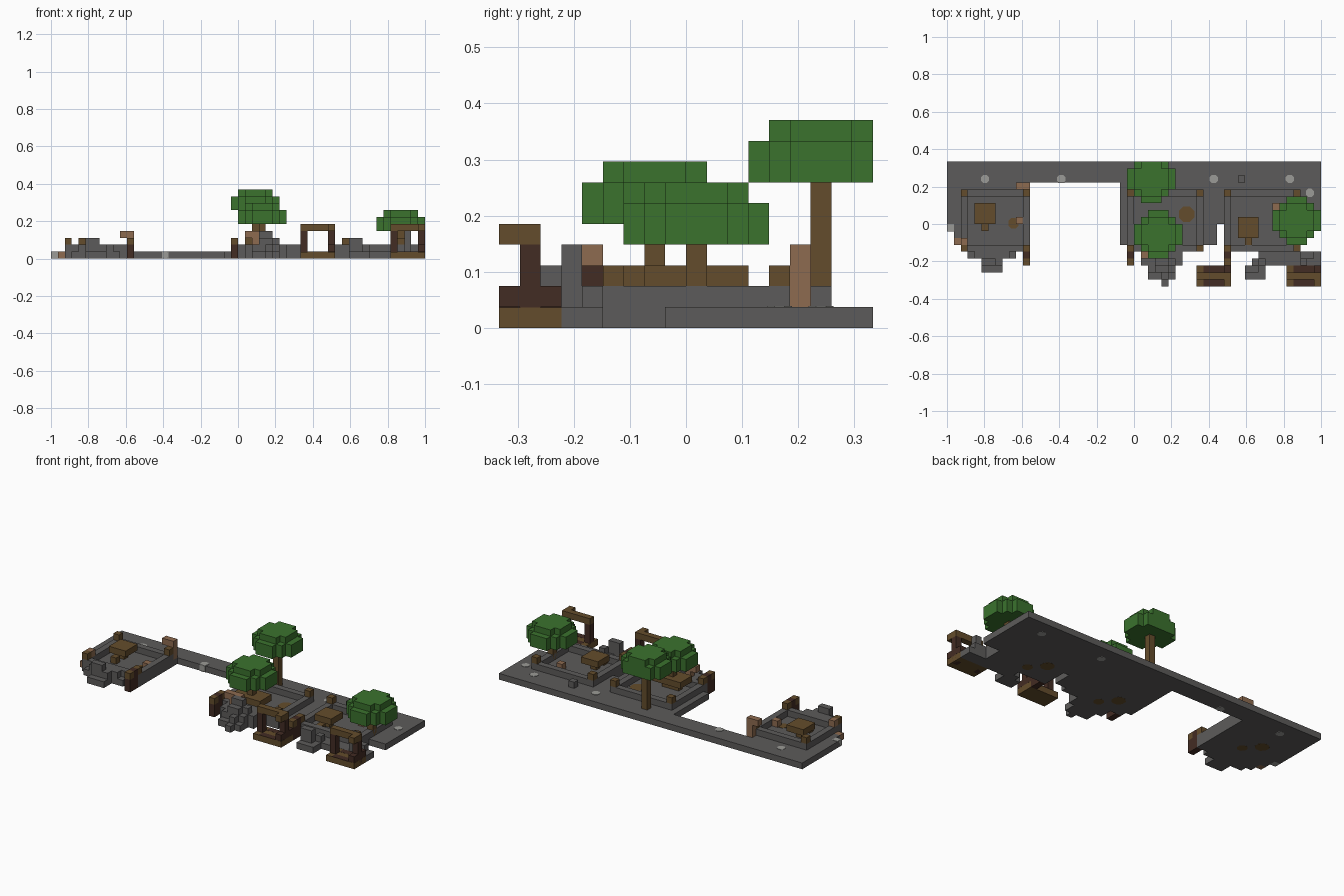
import bpy
import bmesh
import math
from mathutils import Matrix, Vector

cube = bpy.data.objects.get("Cube")
if cube:
    bpy.data.objects.remove(cube)

U = 1 / 27  # one block


def material(name, r, g, b):
    m = bpy.data.materials.new(name)
    m.use_nodes = True
    m.diffuse_color = (r, g, b, 1)
    m.node_tree.nodes["Principled BSDF"].inputs["Base Color"].default_value = (r, g, b, 1)
    return m


STONE = material("stone grey", .108, .105, .103)
PALE = material("pale stone", .33, .33, .31)
WOOD = material("brown wood", .127, .073, .025)
DARK = material("dark wood", .055, .025, .017)
TAN = material("tan wood", .27, .147, .08)
LEAF = material("leaf green", .043, .168, .027)


def finish(name, bm, mat):
    mesh = bpy.data.meshes.new(name)
    bm.to_mesh(mesh)
    bm.free()
    mesh.materials.append(mat)
    obj = bpy.data.objects.new(name, mesh)
    bpy.context.collection.objects.link(obj)


def blocks(name, mat, *boxes):
    """Boxes given as block ranges: x, x end, y, y end, z, z end."""
    bm = bmesh.new()
    for x0, x1, y0, y1, z0, z1 in boxes:
        size = Vector((x1 - x0, y1 - y0, z1 - z0)) * U
        mid = Vector(((x0 + x1) / 2 - 27, (y0 + y1) / 2 - 9, (z0 + z1) / 2)) * U
        bmesh.ops.create_cube(bm, size=1, matrix=Matrix.Translation(mid) @ Matrix.Diagonal((*size, 1)))
    finish(name, bm, mat)


def patch(name, mat, x, y, z, radius):
    """Thin eight-sided plate lying on a horizontal face."""
    bm = bmesh.new()
    place = Matrix.Translation(((x - 27) * U, (y - 9) * U, z * U)) @ Matrix.Rotation(math.pi / 8, 4, 'Z')
    bmesh.ops.create_cone(bm, cap_ends=True, segments=8, radius1=radius, radius2=radius,
                          depth=.004, matrix=place)
    finish(name, bm, mat)


def tree(name, x, y, ground, base):
    """Trunk and a stepped round crown, cut off at the rear edge."""
    blocks(name + "_trunk", WOOD, (x, x + 1, y, y + 1, ground, base))
    crown = []
    for half, narrow, z0, z1 in ((3, 1, base, base + 2), (2, 1, base + 2, base + 3)):
        for row in range(-half, half + 1):
            w = min(half, narrow + half - abs(row))
            if y + row < 18:
                crown.append((x - w, x + w + 1, y + row, y + row + 1, z0, z1))
    blocks(name + "_crown", LEAF, *crown)


def terrace(name, x0, x1, gate_sides):
    """Raised stone rim with corner posts and a timber bracket."""
    y0, y1 = 5, 14
    blocks(name + "_rim", STONE,
           (x0, x1, y0, y0 + 1, 1, 2), (x0, x1, y1 - 1, y1, 1, 2),
           (x0, x0 + 1, y0 + 1, y1 - 1, 1, 2), (x1 - 1, x1, y0 + 1, y1 - 1, 1, 2))
    posts = [(x, x + 1, y, y + 1, 2, 3) for x in (x0, x1 - 1) for y in (y0, y1 - 1)]
    blocks(name + "_corner_posts", WOOD, *posts)
    for x in gate_sides:
        blocks(name + "_bracket_post", DARK, (x, x + 1, 4, 5, 0, 3), (x, x + 1, 3, 4, 0, 2))
        blocks(name + "_bracket_arm", WOOD, (x, x + 1, 3, 4, 2, 3))


def table(name, x, y, w):
    blocks(name, WOOD, (x, x + w, y, y + 3, 2, 3), (x + 1, x + w - 1, y + 1, y + 2, 1, 2),
           (x + 1, x + 2, y - 1, y, 1, 2))
    patch(name + "_under_patch", WOOD, x + 1, y + 2, 0.04, .04)
    patch(name + "_under_patch", WOOD, x + 3, y, 0.04, .03)


def frame(name, x):
    """Free-standing timber frame on a plank floor."""
    blocks(name + "_floor", WOOD, (x, x + 5, 0, 3, 0, .98))
    blocks(name + "_floor_boards", DARK, (x + 1, x + 4, 0, 1, .9, 1), (x + 1, x + 4, 2, 3, .9, 1))
    blocks(name + "_posts", DARK, (x, x + 1, 1, 2, 0, 4), (x + 4, x + 5, 1, 2, 0, 4),
           (x + 4, x + 5, 0, 1, 1, 2), (x + 4, x + 5, 2, 3, 1, 2))
    blocks(name + "_beam", WOOD, (x, x + 5, 1, 2, 4, 5), (x + 4, x + 5, 0, 1, 4, 5))


# Ground slabs
blocks("back_path", STONE, (0, 54, 15, 18, 0, 1))
blocks("left_slab", STONE, (0, 12, 8, 15, 0, 1), (1, 12, 7, 8, 0, 1), (2, 12, 5, 7, 0, 1))
blocks("middle_slab", STONE, (25, 40, 9, 15, 0, 1), (25, 39, 6, 9, 0, 1), (26, 37, 5, 6, 0, 1))
blocks("right_slab", STONE, (40, 54, 8, 15, 0, 1), (40, 51, 5, 8, 0, 1), (45, 54, 3, 5, 0, 1))

# Terraces
terrace("left_terrace", 2, 12, [11])
terrace("middle_terrace", 26, 37, [26])
terrace("right_terrace", 40, 51, [40])
table("left_table", 4, 9, 3)
table("middle_table", 28, 6, 5)
table("right_table", 42, 7, 3)

# Rubble heaps along the front
blocks("left_rubble", STONE, (4, 9, 4, 5, 0, 2), (5, 8, 2, 4, 0, 1),
       (5, 7, 3, 4, 1, 3), (7, 8, 3, 4, 1, 2), (3, 10, 4, 5, 0, 1))
blocks("middle_rubble", STONE, (28, 34, 3, 5, 0, 2), (29, 33, 2, 3, 0, 2), (29, 33, 1, 2, 0, 1),
       (31, 32, 0, 1, 0, 1), (30, 32, 3, 4, 2, 4), (30, 32, 2, 3, 2, 3), (31, 32, 1, 2, 1, 2),
       (32, 33, 3, 4, 2, 3))
blocks("right_rubble", STONE, (43, 46, 1, 3, 0, 1), (44, 47, 3, 4, 0, 1), (43, 45, 2, 3, 1, 3),
       (45, 46, 3, 4, 1, 2), (51, 52, 3, 4, 1, 4), (51, 53, 4, 5, 1, 2))
blocks("path_block", STONE, (42, 43, 15, 16, 1, 2))

# Tan posts
blocks("left_tall_post", TAN, (11, 12, 14, 15, 1, 4), (10, 11, 14, 15, 3, 4))
blocks("left_low_post", TAN, (2, 3, 6, 7, 2, 3), (1, 2, 6, 7, 0, 1))
blocks("left_stool", TAN, (10, 11, 9, 10, 1, 2))
blocks("middle_cross_post", TAN, (29, 30, 4, 5, 1, 4), (28, 31, 4, 5, 3, 4))
blocks("right_stool", TAN, (47, 48, 11, 12, 1, 2))

# Timber frames and trees
frame("middle_frame", 36)
frame("right_frame", 49)
tree("tall_tree", 29, 15, 1, 7)
tree("middle_tree", 30, 7, 1, 5)
tree("right_tree", 50, 9, 1, 4)

# Pale and earthy spots on the ground
for x in (5.5, 16.5, 38.5, 49.5):
    patch("pale_spot", PALE, x, 15.5, 1, .024)
    patch("pale_spot_under", PALE, x, 15.5, 0.04, .024)
patch("pale_spot", PALE, 52.4, 13.5, 1, .024)
blocks("pale_edge", PALE, (-.0, 1, 7.95, 9, 0, 1.05), (16, 17, 14.95, 15, 0, 1))
patch("earth_spot", WOOD, 34.6, 10.4, 1, .045)
patch("earth_spot", WOOD, 9.6, 9.1, 1, .03)
